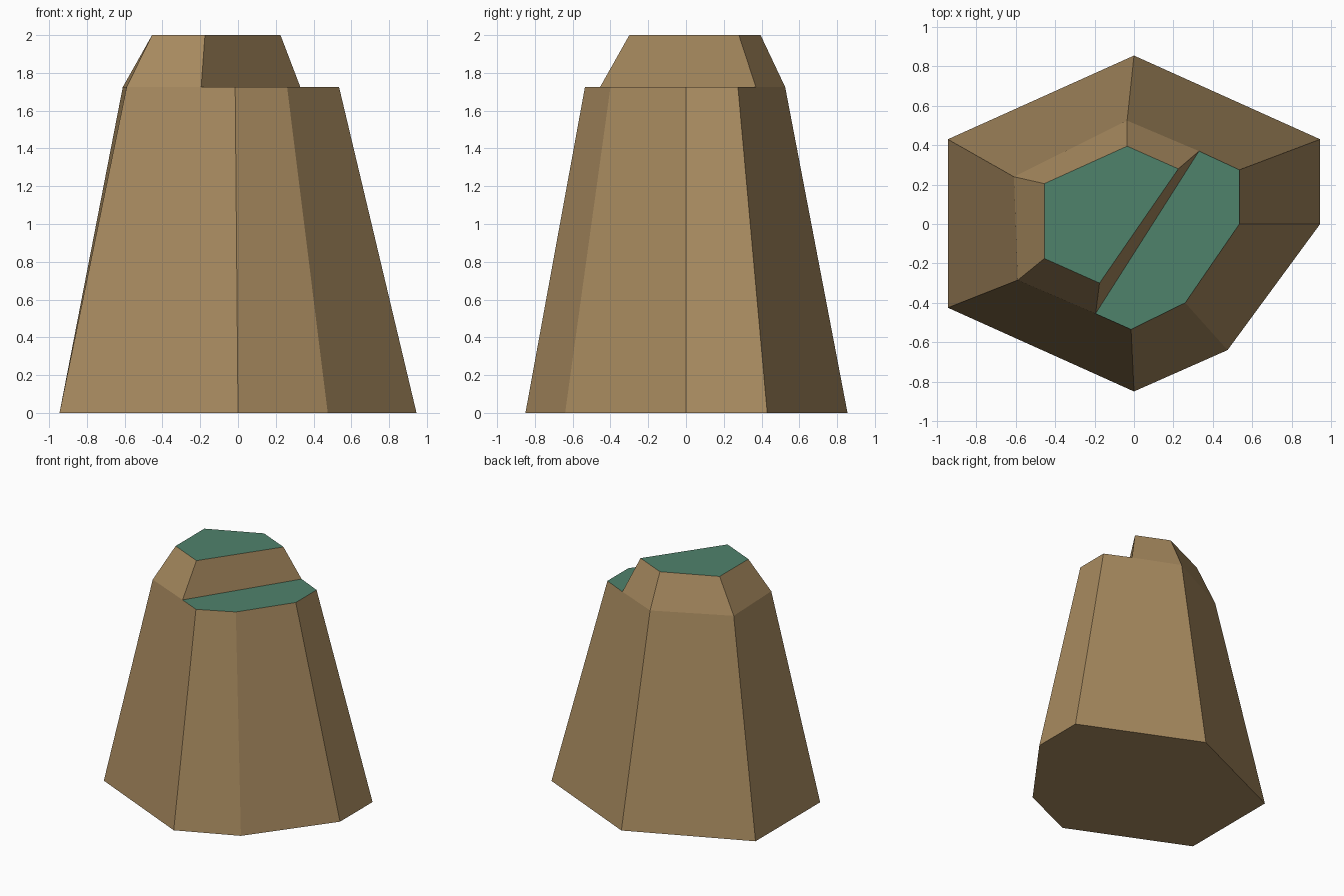
import bpy
import bmesh

cube = bpy.data.objects.get("Cube")
if cube:
    bpy.data.objects.remove(cube, do_unlink=True)

LEDGE_Z = 1.725
TOP_Z = 2.0


def material(name, colour):
    mat = bpy.data.materials.new(name)
    mat.use_nodes = True
    mat.diffuse_color = colour
    bsdf = mat.node_tree.nodes["Principled BSDF"]
    bsdf.inputs["Base Color"].default_value = colour
    bsdf.inputs["Roughness"].default_value = 0.9
    return mat


rock = material("tan rock", (0.39, 0.255, 0.115, 1))
grass = material("muted green grass", (0.078, 0.225, 0.148, 1))

# Outlines run counter-clockwise, starting from the back corner
foot_outline = [(0, 0.855), (-0.945, 0.43), (-0.945, -0.425), (0, -0.85),
                (0.475, -0.64), (0.945, 0), (0.945, 0.43)]
shoulder_outline = [(-0.035, 0.525), (-0.61, 0.24), (-0.59, -0.285), (-0.015, -0.535),
                    (0.26, -0.40), (0.535, 0), (0.535, 0.275)]
summit_outline = [(-0.035, 0.395), (-0.455, 0.205), (-0.455, -0.175),
                  (-0.175, -0.30), (0.225, 0.28)]
# Ends of the diagonal step, where the upper block meets the ledge
step_front, step_back = (-0.195, -0.455), (0.33, 0.37)

bm = bmesh.new()


def ring(points, z):
    return [bm.verts.new((x, y, z)) for x, y in points]


def walls(lower, upper, extra):
    """Join two rings; extra adds a corner along the upper edge of a wall."""
    n = len(lower)
    for i in range(n):
        j = (i + 1) % n
        middle = [extra[i]] if i in extra else []
        bm.faces.new([lower[i], lower[j], upper[j], *middle, upper[i]])


foot = ring(foot_outline, 0)
shoulder = ring(shoulder_outline, LEDGE_Z)
summit = ring(summit_outline, TOP_Z)
front, back = ring([step_front, step_back], LEDGE_Z)

# Tapered main body and its underside
walls(foot, shoulder, {2: front, 6: back})
bm.faces.new(foot[::-1])

# Upper block on the left of the step, and the flat ledge beside it
walls(shoulder[:3] + [front, back], summit, {})
bm.faces.new(summit)
bm.faces.new([front] + shoulder[3:] + [back])

# Grass on every level surface that faces up
bm.normal_update()
for face in bm.faces:
    face.material_index = 1 if face.normal.z > 0.95 else 0

mesh = bpy.data.meshes.new("stepped_rock")
bm.to_mesh(mesh)
bm.free()
mesh.materials.append(rock)
mesh.materials.append(grass)
bpy.context.collection.objects.link(bpy.data.objects.new("stepped_rock", mesh))
